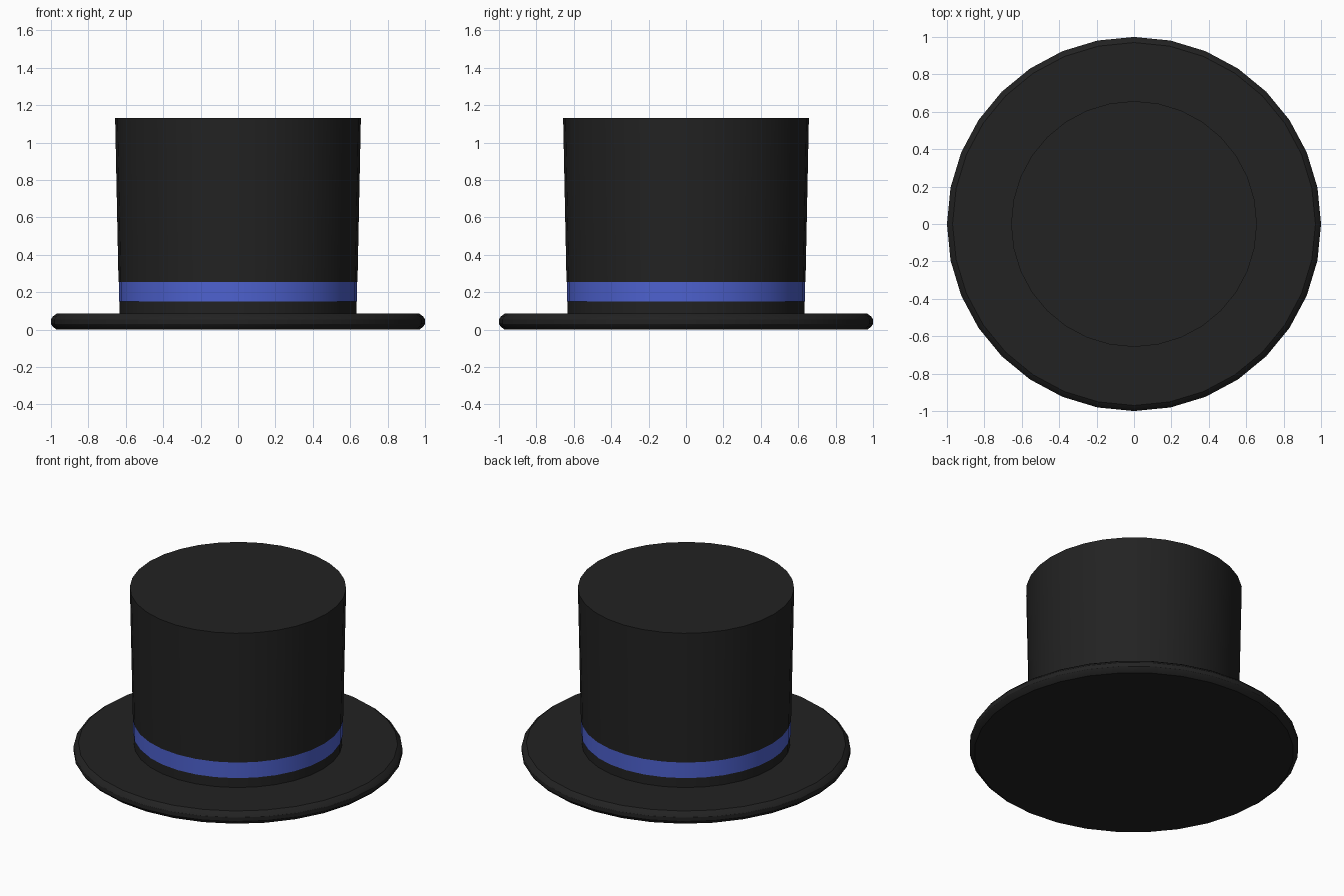
import bpy
import bmesh
from math import cos, sin, pi, radians

SIDES = 32

cube = bpy.data.objects.get("Cube")
if cube:
    bpy.data.objects.remove(cube, do_unlink=True)


def material(name, rgb):
    mat = bpy.data.materials.new(name)
    mat.use_nodes = True
    mat.diffuse_color = (*rgb, 1)
    mat.node_tree.nodes["Principled BSDF"].inputs["Base Color"].default_value = (*rgb, 1)
    return mat


def lathe(name, profile, mat, caps=True):
    """Turn a list of (radius, height) points around the z axis."""
    bm = bmesh.new()
    rings = [[bm.verts.new((r * cos(2 * pi * i / SIDES), r * sin(2 * pi * i / SIDES), z))
              for i in range(SIDES)] for r, z in profile]
    for low, high in zip(rings, rings[1:]):
        for i in range(SIDES):
            j = (i + 1) % SIDES
            bm.faces.new((low[i], low[j], high[j], high[i]))
    if caps:
        bm.faces.new(rings[0][::-1])
        bm.faces.new(rings[-1])
    mesh = bpy.data.meshes.new(name)
    bm.to_mesh(mesh)
    bm.free()
    mesh.materials.append(mat)
    obj = bpy.data.objects.new(name, mesh)
    bpy.context.collection.objects.link(obj)
    bpy.ops.object.select_all(action="DESELECT")
    obj.select_set(True)
    bpy.context.view_layer.objects.active = obj
    bpy.ops.object.shade_smooth_by_angle(angle=radians(30))
    return obj


black = material("black felt", (0.016, 0.016, 0.016))
blue = material("blue ribbon", (0.075, 0.12, 0.62))

# Flat brim with a chamfered rim
lathe("brim", [(0.97, 0), (0.99, 0.015), (1, 0.03), (1, 0.055), (0.99, 0.07), (0.97, 0.085)], black)

# Crown, flaring slightly towards its flat top
lathe("crown", [(0.633, 0.08), (0.633, 0.255), (0.639, 0.255), (0.657, 1.13)], black)

# Ribbon around the foot of the crown
lathe("ribbon", [(0.633, 0.15), (0.637, 0.15), (0.637, 0.255), (0.633, 0.255)], blue, caps=False)
